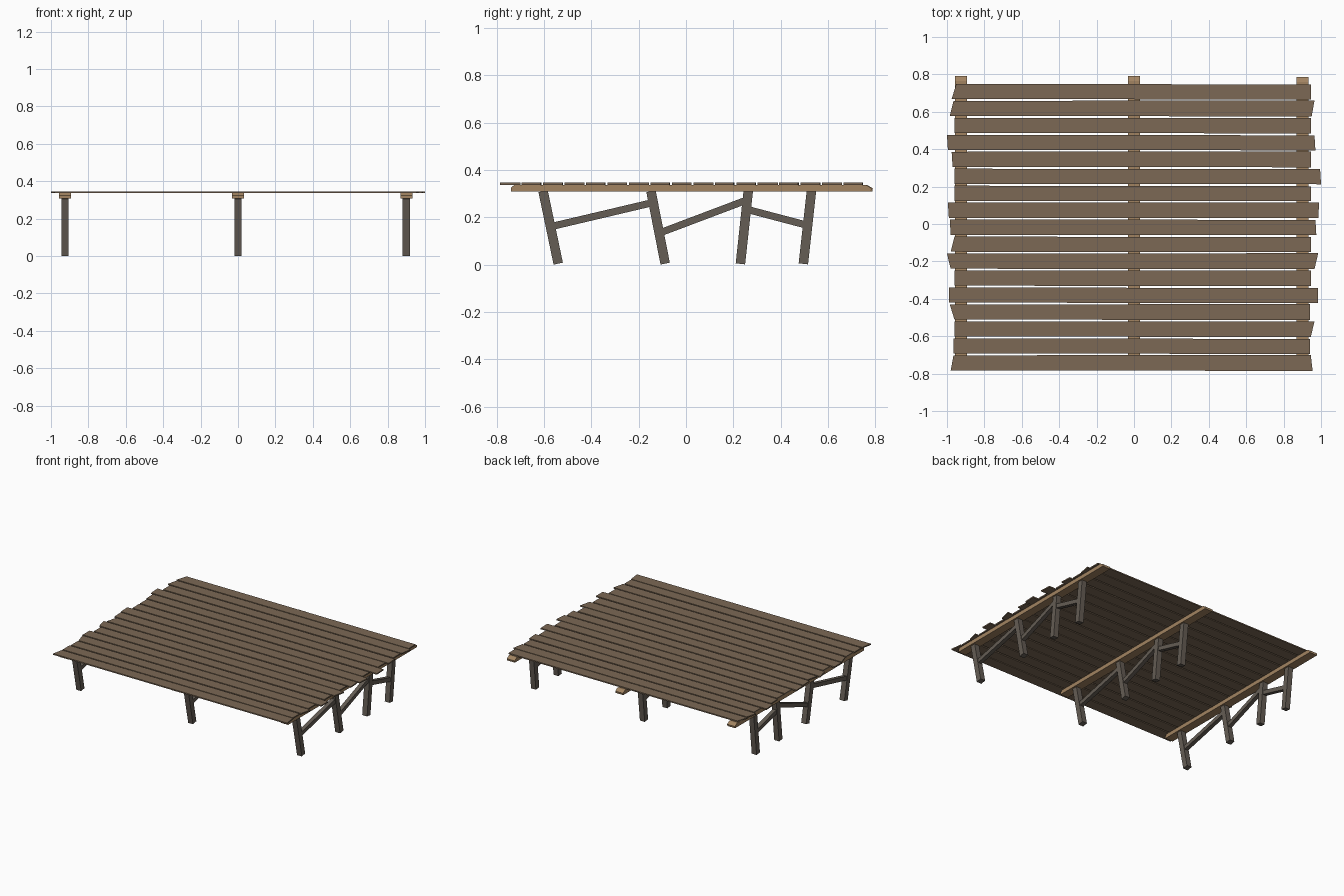
import bpy
from mathutils import Vector

if "Cube" in bpy.data.objects:
    bpy.data.objects.remove(bpy.data.objects["Cube"])


def material(name, rgb):
    m = bpy.data.materials.new(name)
    m.diffuse_color = (*rgb, 1)
    m.use_nodes = True
    m.node_tree.nodes["Principled BSDF"].inputs["Base Color"].default_value = m.diffuse_color
    return m


PLANK = material("weathered_plank", (0.20, 0.14, 0.09))
BEAM = material("fresh_beam", (0.36, 0.23, 0.12))
POST = material("grey_post", (0.13, 0.11, 0.09))


def prism(name, profile, offset, mat):
    """Extrude a flat outline along an offset vector."""
    n = len(profile)
    a = [Vector(p) for p in profile]
    verts = a + [p + Vector(offset) for p in a]
    faces = [tuple(range(n))[::-1], tuple(range(n, 2 * n))]
    faces += [(i, (i + 1) % n, n + (i + 1) % n, n + i) for i in range(n)]
    normal = (a[1] - a[0]).cross(a[2] - a[1])
    if normal.dot(Vector(offset)) < 0:
        faces = [f[::-1] for f in faces]
    me = bpy.data.meshes.new(name)
    me.from_pydata(verts, [], faces)
    me.materials.append(mat)
    ob = bpy.data.objects.new(name, me)
    bpy.context.collection.objects.link(ob)
    return ob


def strut(name, x, p, q, thick, width):
    """Square-cut timber in a yz plane from p to q."""
    d = Vector((0, q[0] - p[0], q[1] - p[1])).normalized()
    s = Vector((0, -d.z, d.y)) * thick / 2
    a, b = Vector((x - width / 2, *p)), Vector((x - width / 2, *q))
    return prism(name, [a - s, b - s, b + s, a + s], (width, 0, 0), POST)


# deck planks: x of left back, left front, right back, right front corners
ends = [(-.95, -.975, .945, .945), (-.965, -.985, .965, .95), (-.96, -.96, .945, .945),
        (-1, -.995, .965, .97), (-.975, -.97, .945, .945), (-.96, -.96, .995, 1),
        (-.96, -.96, .945, .945), (-.995, -.99, .99, .985), (-.985, -.98, .97, .975),
        (-.96, -.98, .945, .945), (-1, -.98, .985, .965), (-.96, -.96, .945, .945),
        (-.99, -.99, .985, .985), (-.985, -.96, .94, .94), (-.96, -.96, .965, .945),
        (-.965, -.965, .94, .94), (-.965, -.98, .945, .955)]
for i, (lb, lf, rb, rf) in enumerate(ends):
    y = 0.749 - i * 0.0907
    t = (0.003, -0.002, 0.001)[i % 3]
    prism(f"deck_plank_{i + 1}",
          [(lf, y - .081, .337), (rf, y - .083, .337), (rb, y - t, .337), (lb, y, .337)],
          (0, 0, .009), PLANK)

# three trestles: beam, four leaning legs, three braces
legs = [((-.54, .004), (-.604, .31)), ((-.088, .004), (-.148, .31)),
        ((.23, .003), (.263, .31)), ((.496, .003), (.53, .31))]
braces = [((-.56, .163), (-.14, .262)), ((-.10, .138), (.255, .272)),
          ((.255, .234), (.505, .168))]
for side, x, back in (("left", -.925, .79), ("middle", 0, .79), ("right", .9, .785)):
    front = back - 1.525
    outline = [(front, .308), (back - .003, .308), (back, .322), (back - .025, .337),
               (front + .015, .337), (front, .325)]
    prism(side + "_beam", [(x - .032, y, z) for y, z in outline], (.064, 0, 0), BEAM)
    for k, (p, q) in enumerate(legs):
        strut(f"{side}_leg_{k + 1}", x, p, q, .04, .04)
    for k, (p, q) in enumerate(braces):
        strut(f"{side}_brace_{k + 1}", x, p, q, .03, .03)
